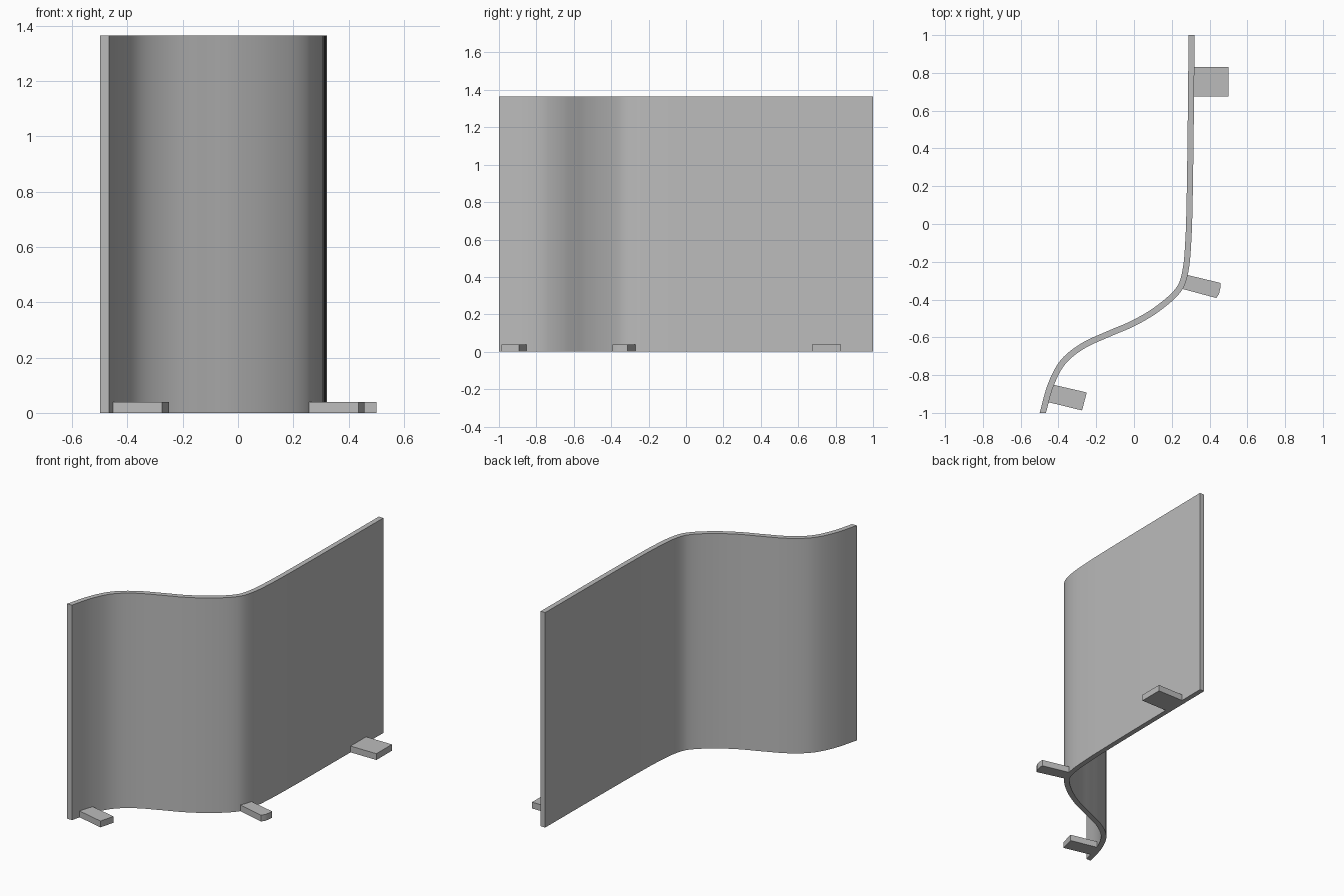
import bpy, bmesh, math
from mathutils import Vector

cube = bpy.data.objects.get("Cube")
if cube:
    bpy.data.objects.remove(cube, do_unlink=True)

HEIGHT, THICK, FOOT_HEIGHT = 1.365, 0.032, 0.04

grey = bpy.data.materials.new("plain grey")
grey.use_nodes = True
grey.diffuse_color = (0.5, 0.5, 0.5, 1)
grey.node_tree.nodes["Principled BSDF"].inputs["Base Color"].default_value = grey.diffuse_color


def extrude_outline(name, outline, height):
    """Raise a closed plan outline from the floor into a solid."""
    bm = bmesh.new()
    base = bm.faces.new([bm.verts.new((x, y, 0)) for x, y in outline])
    raised = bmesh.ops.extrude_face_region(bm, geom=[base], use_keep_orig=True)
    top = [v for v in raised["geom"] if isinstance(v, bmesh.types.BMVert)]
    bmesh.ops.translate(bm, vec=(0, 0, height), verts=top)
    bmesh.ops.recalc_face_normals(bm, faces=bm.faces)
    mesh = bpy.data.meshes.new(name)
    bm.to_mesh(mesh)
    bm.free()
    mesh.materials.append(grey)
    obj = bpy.data.objects.new(name, mesh)
    bpy.context.collection.objects.link(obj)
    return obj


def smooth_path(points, steps):
    """Sample a smooth path passing through all the points."""
    pts = [Vector(p) for p in points]
    pts = [2 * pts[0] - pts[1]] + pts + [2 * pts[-1] - pts[-2]]
    path = []
    for i in range(1, len(pts) - 2):
        a, b, c, d = pts[i - 1:i + 3]
        # Tangents scaled to the local spacing of the points
        span = (c - b).length
        m0 = (c - a) * span / ((b - a).length + span)
        m1 = (d - b) * span / ((d - c).length + span)
        for k in range(steps):
            t = k / steps
            path.append((2*t**3 - 3*t**2 + 1) * b + (t**3 - 2*t**2 + t) * m0
                        + (3*t**2 - 2*t**3) * c + (t**3 - t**2) * m1)
    return path + [pts[-2]]


# Curved panel: a centre line given thickness on both sides
centre = smooth_path([(-0.483, -1), (-0.44, -0.85), (-0.375, -0.73), (-0.27, -0.645),
                      (-0.13, -0.58), (0.0, -0.524), (0.13, -0.445), (0.238, -0.345),
                      (0.272, -0.25), (0.287, -0.1), (0.294, 0.1), (0.3, 0.5), (0.305, 1)], 6)
sides = ([], [])
for i, p in enumerate(centre):
    along = (centre[min(i + 1, len(centre) - 1)] - centre[max(i - 1, 0)]).normalized()
    across = Vector((along.y, -along.x)) * THICK / 2
    if i in (0, len(centre) - 1):
        across = Vector((across.length / along.y, 0))  # ends cut square to the depth
    sides[0].append(p + across)
    sides[1].append(p - across)
panel = extrude_outline("curved_panel", sides[0] + sides[1][::-1], HEIGHT)

# Feet standing out from the panel at floor level
extrude_outline("back_foot", [(0.305, 0.675), (0.5, 0.675), (0.5, 0.83), (0.305, 0.83)], FOOT_HEIGHT)
middle = extrude_outline("middle_foot", [(0.25, -0.342), (0.436, -0.392), (0.45, -0.37), (0.457, -0.34),
                                         (0.458, -0.312), (0.27, -0.267)], FOOT_HEIGHT)
extrude_outline("front_foot", [(-0.455, -0.943), (-0.275, -0.987), (-0.25, -0.892), (-0.44, -0.848)], FOOT_HEIGHT)

# Smooth shading on the rounded parts, with crisp edges
bpy.ops.object.select_all(action="DESELECT")
for obj in (panel, middle):
    obj.select_set(True)
bpy.context.view_layer.objects.active = panel
bpy.ops.object.shade_smooth_by_angle(angle=math.radians(30))
